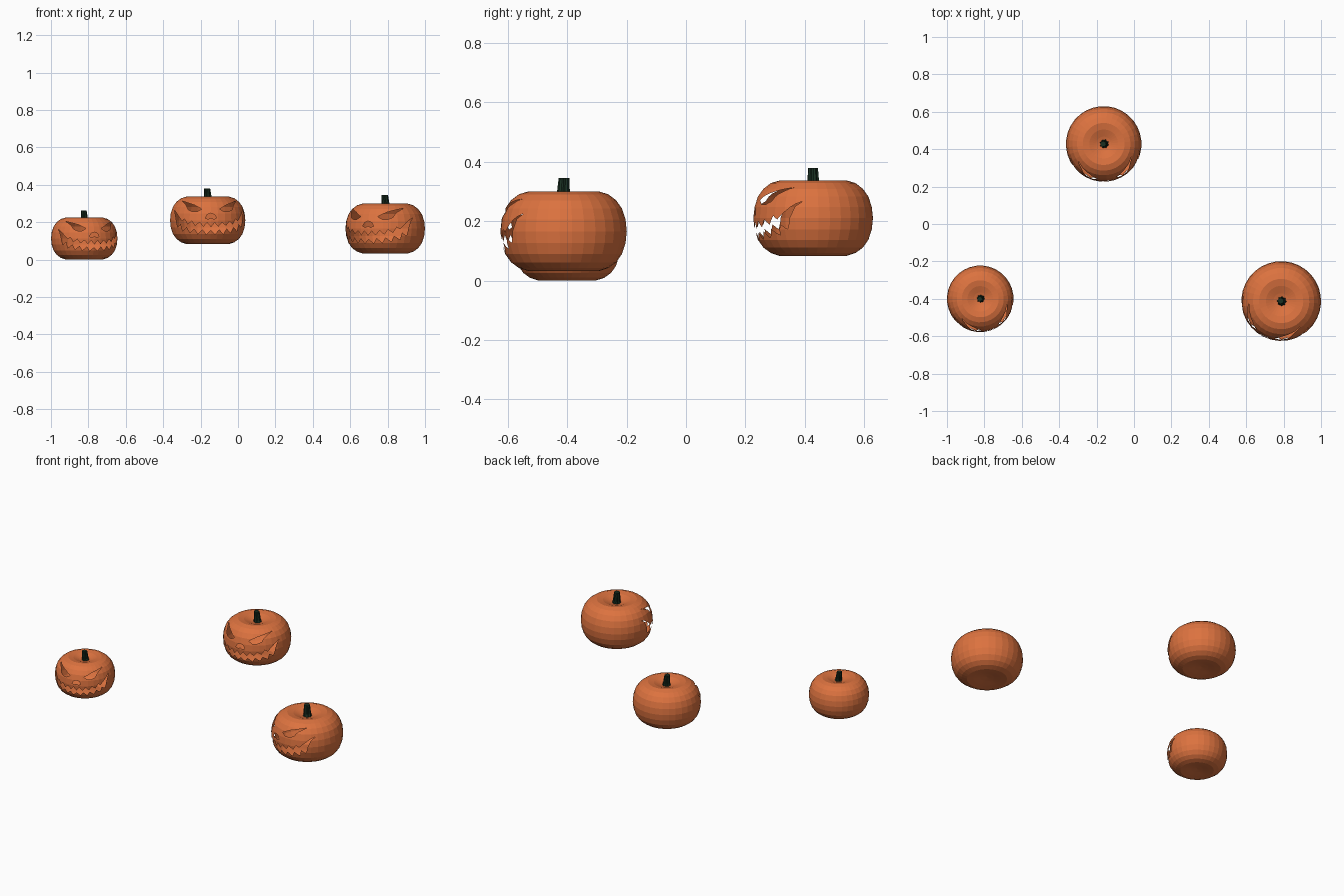
import bpy
import bmesh
import math
from mathutils import Vector

default_cube = bpy.data.objects.get("Cube")
if default_cube:
    bpy.data.objects.remove(default_cube, do_unlink=True)

SEGMENTS, RINGS = 32, 16
CUT_BACK, CUT_FRONT = -0.05, -1.4


def make_material(name, color):
    material = bpy.data.materials.new(name)
    material.use_nodes = True
    material.diffuse_color = color
    material.node_tree.nodes["Principled BSDF"].inputs["Base Color"].default_value = color
    return material


def mesh_from_bmesh(name, bm, material=None):
    mesh = bpy.data.meshes.new(name)
    bm.to_mesh(mesh)
    bm.free()
    if material:
        mesh.materials.append(material)
    return mesh


def add_object(name, mesh):
    obj = bpy.data.objects.new(name, mesh)
    bpy.context.collection.objects.link(obj)
    return obj


def mirror_points(points):
    return [(-x, z) for x, z in points]


def add_prism(bm, outline):
    """Extrude a front-facing outline into the body along y."""
    face = bm.faces.new([bm.verts.new((x, CUT_FRONT, z)) for x, z in outline])
    result = bmesh.ops.extrude_face_region(bm, geom=[face])
    moved = [v for v in result["geom"] if isinstance(v, bmesh.types.BMVert)]
    bmesh.ops.translate(bm, verts=moved, vec=Vector((0, CUT_BACK - CUT_FRONT, 0)))


orange = make_material("pumpkin_orange", (0.72, 0.17, 0.05, 1))
green = make_material("stem_dark_green", (0.01, 0.03, 0.016, 1))

# Body: sphere whose rings are flattened, with a dimple at both poles
upper_heights = [0.48, 0.53, 0.60, 0.63, 0.585, 0.49, 0.36, 0.185, 0.0]
lower_heights = [-0.56, -0.58, -0.61, -0.63, -0.58, -0.49, -0.36, -0.185, 0.0]
body_bm = bmesh.new()
bmesh.ops.create_uvsphere(body_bm, u_segments=SEGMENTS, v_segments=RINGS, radius=1)
for vert in body_bm.verts:
    ring = round(math.acos(max(-1, min(1, vert.co.z))) * RINGS / math.pi)
    if ring <= RINGS // 2:
        vert.co.z = upper_heights[ring]
    else:
        vert.co.z = lower_heights[RINGS - ring]
body_source = add_object("body_source", mesh_from_bmesh("body_source", body_bm, orange))

# Carved face outlines, given as x and z on the front
eye = [(0.24, 0.30), (0.43, 0.41), (0.71, 0.51), (0.63, 0.41),
       (0.58, 0.28), (0.48, 0.23), (0.36, 0.23)]
nose_half = [(0, 0.19), (0.10, 0.15), (0.15, 0.06), (0.07, 0.03), (0, 0.07)]
mouth_half = [
    # upper teeth, centre to corner
    (0, -0.18), (0.10, -0.06), (0.20, -0.17), (0.30, -0.05), (0.41, -0.15),
    (0.50, -0.02), (0.60, -0.11), (0.68, 0.04), (0.74, -0.02), (0.83, 0.12),
    (0.91, 0.28),
    # lower teeth, corner to centre
    (0.87, -0.05), (0.84, -0.18), (0.77, -0.10), (0.72, -0.28), (0.62, -0.18),
    (0.54, -0.33), (0.43, -0.22), (0.34, -0.36), (0.22, -0.24), (0.12, -0.37),
    (0, -0.26)]

cutter_bm = bmesh.new()
add_prism(cutter_bm, eye)
add_prism(cutter_bm, mirror_points(eye))
for half in (nose_half, mouth_half):
    add_prism(cutter_bm, half + mirror_points(half[-2:0:-1]))
bmesh.ops.recalc_face_normals(cutter_bm, faces=cutter_bm.faces)
bmesh.ops.triangulate(cutter_bm, faces=[f for f in cutter_bm.faces if len(f.verts) > 4])
cutter = add_object("face_cutter", mesh_from_bmesh("face_cutter", cutter_bm, orange))
cutter.hide_render = True

# Cut the face openings
boolean = body_source.modifiers.new("carving", "BOOLEAN")
boolean.operation = "DIFFERENCE"
boolean.solver = "EXACT"
boolean.object = cutter
bpy.context.view_layer.update()
evaluated = body_source.evaluated_get(bpy.context.evaluated_depsgraph_get())
body_mesh = bpy.data.meshes.new_from_object(evaluated)
body_mesh.name = "pumpkin_body"
bpy.data.objects.remove(body_source, do_unlink=True)
bpy.data.objects.remove(cutter, do_unlink=True)

# Remove the walls and floors of the cuts, leaving a hollow skin
skin_bm = bmesh.new()
skin_bm.from_mesh(body_mesh)
skin_bm.normal_update()
walls = [f for f in skin_bm.faces
         if abs(f.normal.y) < 0.001
         or all(abs(v.co.y - CUT_BACK) < 0.0001 for v in f.verts)]
bmesh.ops.delete(skin_bm, geom=walls, context="FACES")
skin_bm.to_mesh(body_mesh)
skin_bm.free()
for polygon in body_mesh.polygons:
    polygon.use_smooth = False

# Stem: fluted, flared at the base and leaning slightly
stem_bm = bmesh.new()
FLUTES = 16
stem_rings = []
for height, radius, lean in ((0.46, 0.135, 0.02), (0.58, 0.105, 0.01), (0.84, 0.085, -0.015)):
    ring = []
    for i in range(FLUTES):
        angle = math.tau * i / FLUTES
        r = radius * (1 if i % 2 else 0.8)
        ring.append(stem_bm.verts.new((lean + r * math.cos(angle), r * math.sin(angle), height)))
    stem_rings.append(ring)
for low, high in zip(stem_rings, stem_rings[1:]):
    for i in range(FLUTES):
        j = (i + 1) % FLUTES
        stem_bm.faces.new((low[i], low[j], high[j], high[i]))
stem_bm.faces.new(stem_rings[-1])
stem_bm.faces.new(stem_rings[0][::-1])
stem_mesh = mesh_from_bmesh("pumpkin_stem", stem_bm, green)

# Place the three pumpkins: centre, radius and turn
pumpkins = {
    "back": ((-0.162, 0.428, 0.21), 0.202, 5),
    "right": ((-0.822, -0.40, 0.113), 0.178, 18),
    "left": ((0.787, -0.412, 0.166), 0.213, -26),
}
for place, (centre, radius, turn) in pumpkins.items():
    for part, mesh in (("body", body_mesh), ("stem", stem_mesh)):
        obj = add_object(f"{place}_pumpkin_{part}", mesh)
        obj.location = centre
        obj.scale = (radius, radius, radius)
        obj.rotation_euler.z = math.radians(turn)
